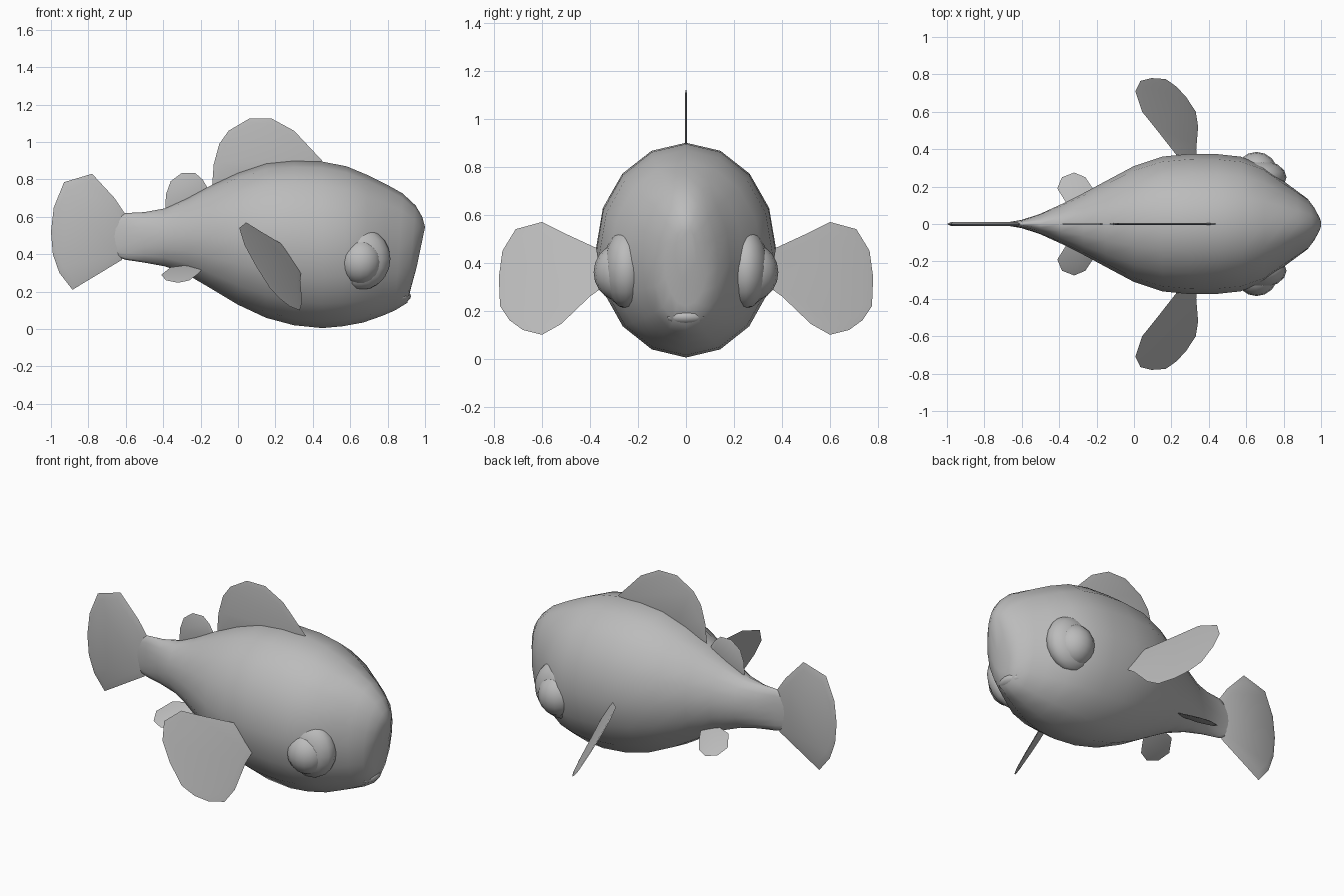
import bpy, bmesh, math
from mathutils import Vector

if "Cube" in bpy.data.objects:
    bpy.data.objects.remove(bpy.data.objects["Cube"])

grey = bpy.data.materials.new("fish_grey")
grey.diffuse_color = (0.5, 0.5, 0.5, 1)
grey.use_nodes = True
grey.node_tree.nodes["Principled BSDF"].inputs["Base Color"].default_value = grey.diffuse_color


def finish(bm, name, angle=60):
    bmesh.ops.recalc_face_normals(bm, faces=bm.faces)
    me = bpy.data.meshes.new(name)
    bm.to_mesh(me)
    bm.free()
    me.materials.append(grey)
    ob = bpy.data.objects.new(name, me)
    bpy.context.collection.objects.link(ob)
    bpy.ops.object.select_all(action='DESELECT')
    ob.select_set(True)
    bpy.context.view_layer.objects.active = ob
    bpy.ops.object.shade_smooth_by_angle(angle=math.radians(angle))
    return ob


def fin(name, outline, normal, thick, inset=0.85):
    """Thin blade: sharp rim, slightly raised inset on both sides."""
    bm = bmesh.new()
    pts = [Vector(p) for p in outline]
    mid = sum(pts, Vector()) / len(pts)
    n = Vector(normal).normalized()
    rim = [bm.verts.new(p) for p in pts]
    for s in (-1, 1):
        inner = [bm.verts.new(mid + (p - mid) * inset + n * thick * s) for p in pts]
        for i in range(len(pts)):
            j = (i + 1) % len(pts)
            bm.faces.new((rim[i], rim[j], inner[j], inner[i]))
        bm.faces.new(inner)
    return finish(bm, name)


def ball(name, centre, radii, seg=16, rings=10):
    bm = bmesh.new()
    bmesh.ops.create_uvsphere(bm, u_segments=seg, v_segments=rings, radius=1)
    for v in bm.verts:
        v.co = Vector([c + a * r for c, a, r in zip(centre, v.co, radii)])
    return finish(bm, name)


# Body: lofted oval sections (x top, z top, x bottom, z bottom, half width)
sections = [
    (-0.66, 0.60, -0.66, 0.39, 0.012), (-0.60, 0.62, -0.60, 0.37, 0.022),
    (-0.50, 0.625, -0.50, 0.355, 0.055), (-0.39, 0.645, -0.39, 0.335, 0.105),
    (-0.27, 0.70, -0.27, 0.29, 0.165), (-0.15, 0.765, -0.15, 0.22, 0.23),
    (0.00, 0.835, 0.00, 0.13, 0.31), (0.15, 0.885, 0.15, 0.06, 0.36),
    (0.30, 0.90, 0.30, 0.02, 0.375), (0.45, 0.895, 0.45, 0.005, 0.373),
    (0.58, 0.87, 0.56, 0.015, 0.36), (0.70, 0.82, 0.67, 0.035, 0.315),
    (0.80, 0.77, 0.77, 0.07, 0.24), (0.88, 0.725, 0.84, 0.10, 0.185),
    (0.95, 0.66, 0.905, 0.14, 0.135), (0.985, 0.60, 0.925, 0.22, 0.09),
    (1.00, 0.545, 0.955, 0.33, 0.045),
]
bm = bmesh.new()
prev = None
for xt, zt, xb, zb, w in sections:
    ring = []
    for i in range(16):
        a = math.tau * i / 16
        t = (1 + math.cos(a)) / 2
        ring.append(bm.verts.new((xb + (xt - xb) * t, w * math.sin(a), zb + (zt - zb) * t)))
    if prev:
        for i in range(16):
            j = (i + 1) % 16
            bm.faces.new((prev[i], prev[j], ring[j], ring[i]))
    else:
        bm.faces.new(ring)
    prev = ring
bm.faces.new(prev)
finish(bm, "body", 80)

# Lower lip
ball("lower_lip", (0.87, 0, 0.175), (0.055, 0.085, 0.035), 12, 8)

# Upright fins, outlined in x and z
tail = [(-0.60, 0.61), (-0.66, 0.70), (-0.78, 0.83), (-0.93, 0.785), (-0.985, 0.65),
        (-1.0, 0.52), (-0.99, 0.40), (-0.955, 0.30), (-0.885, 0.21), (-0.62, 0.37)]
front_dorsal = [(-0.14, 0.74), (-0.13, 0.88), (-0.10, 0.99), (-0.05, 1.06), (0.06, 1.125),
                (0.18, 1.125), (0.30, 1.06), (0.45, 0.90), (0.40, 0.86), (0.05, 0.80)]
rear_dorsal = [(-0.39, 0.62), (-0.385, 0.72), (-0.36, 0.79), (-0.30, 0.835),
               (-0.23, 0.835), (-0.19, 0.80), (-0.16, 0.75), (-0.16, 0.70)]
for name, shape, thick in (("tail_fin", tail, 0.012), ("front_dorsal_fin", front_dorsal, 0.005),
                           ("rear_dorsal_fin", rear_dorsal, 0.004)):
    fin(name, [(x, 0, z) for x, z in shape], (0, 1, 0), thick)

# Paired parts on both sides
pectoral = [(0.33, 0.44), (0.37, 0.46), (0.50, 0.52), (0.60, 0.57), (0.71, 0.54), (0.765, 0.45),
            (0.78, 0.34), (0.775, 0.22), (0.735, 0.16), (0.68, 0.12), (0.60, 0.10),
            (0.52, 0.145), (0.40, 0.26), (0.33, 0.31)]
pelvic = [(-0.36, 0.11), (-0.41, 0.19), (-0.385, 0.25), (-0.32, 0.275), (-0.26, 0.25),
          (-0.22, 0.19), (-0.19, 0.13), (-0.25, 0.08)]
for side, s in (("right", -1), ("left", 1)):
    # Swept-back side fin lying on a slanted plane
    fin(side + "_pectoral_fin",
        [(0.19 - 0.61 * (z - 0.33) - 0.5 * (y - 0.6), s * y, z) for y, z in pectoral],
        (1, 0.5 * s, 0.61), 0.003)
    # Small belly fin drooping outwards
    fin(side + "_pelvic_fin",
        [(x, s * y, 0.335 - 0.5 * (y - 0.1)) for x, y in pelvic], (0, 0.5 * s, 1), 0.003)
    # Eye and the swollen socket around it
    ball(side + "_eye", (0.655, s * 0.27, 0.36), (0.115, 0.115, 0.122))
    ball(side + "_eye_socket", (0.66, s * 0.25, 0.375), (0.155, 0.095, 0.165))
